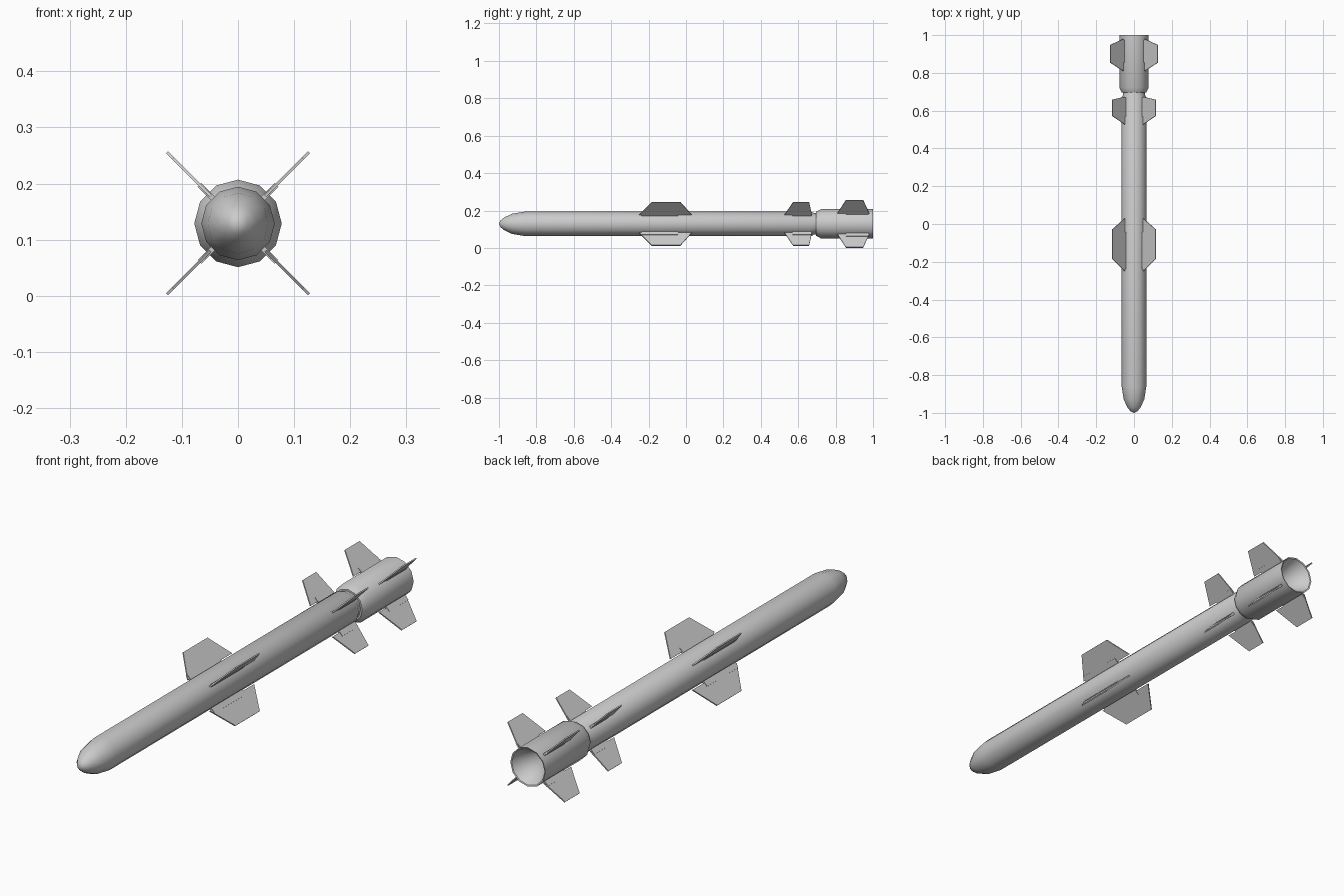
import bpy, bmesh, math
from mathutils import Matrix

if "Cube" in bpy.data.objects:
    bpy.data.objects.remove(bpy.data.objects["Cube"])

CZ = 0.129   # height of the long axis
SIDES = 12

grey = bpy.data.materials.new("light grey")
grey.diffuse_color = (0.6, 0.6, 0.6, 1)
grey.use_nodes = True
grey.node_tree.nodes["Principled BSDF"].inputs["Base Color"].default_value = grey.diffuse_color


def finish(bm, name, smooth=False):
    bmesh.ops.recalc_face_normals(bm, faces=bm.faces)
    me = bpy.data.meshes.new(name)
    bm.to_mesh(me)
    bm.free()
    me.materials.append(grey)
    ob = bpy.data.objects.new(name, me)
    bpy.context.collection.objects.link(ob)
    ob.location.z = CZ
    if smooth:
        bpy.ops.object.select_all(action='DESELECT')
        bpy.context.view_layer.objects.active = ob
        ob.select_set(True)
        bpy.ops.object.shade_smooth_by_angle(angle=math.radians(35))
    return ob


def lathe(name, profile):
    """Turn (y, radius) points around the long axis."""
    bm = bmesh.new()
    verts = [bm.verts.new((r, y, 0)) for y, r in profile]
    edges = [bm.edges.new(p) for p in zip(verts, verts[1:])]
    bmesh.ops.spin(bm, geom=verts + edges, cent=(0, 0, 0), axis=(0, 1, 0),
                   angle=2 * math.pi, steps=SIDES)
    bmesh.ops.remove_doubles(bm, verts=bm.verts, dist=0.0005)
    return finish(bm, name, True)


def plate(name, outline, thick, angle):
    """Flat plate from (radial, y) points, turned around the long axis."""
    bm = bmesh.new()
    face = bm.faces.new([bm.verts.new((r, y, -thick / 2)) for r, y in outline])
    ext = bmesh.ops.extrude_face_region(bm, geom=[face])
    top = [g for g in ext["geom"] if isinstance(g, bmesh.types.BMVert)]
    bmesh.ops.translate(bm, verts=top, vec=(0, 0, thick))
    bmesh.ops.transform(bm, matrix=Matrix.Rotation(angle, 4, 'Y'), verts=bm.verts)
    return finish(bm, name)


# Main body with rounded nose and narrow neck at the rear
lathe("main_body", [(-1, 0), (-0.992, 0.018), (-0.972, 0.034), (-0.93, 0.054),
                    (-0.86, 0.0655), (0.67, 0.0655), (0.685, 0.057),
                    (0.705, 0.057), (0.705, 0)])

# Booster with a chamfered front and a hollow conical nozzle
lathe("booster", [(0.695, 0), (0.695, 0.064), (0.722, 0.078), (1.0, 0.078),
                  (0.998, 0.073), (0.87, 0.0)])

# Fin sets: root radius, tip radius, root y range, tip y range, hinge y range
FINS = {
    "wing": (0.069, 0.164, (-0.25, 0.03), (-0.183, -0.03), (-0.238, -0.043)),
    "tail_fin": (0.069, 0.164, (0.527, 0.673), (0.573, 0.658), (0.57, 0.67)),
    "booster_fin": (0.08, 0.179, (0.81, 0.98), (0.855, 0.947), (0.855, 0.975)),
}
for name, (r0, r1, root, tip, hinge) in FINS.items():
    for k in range(4):
        a = math.radians(45 + 90 * k)
        plate(f"{name}_{k + 1}", [(r0, root[0]), (r1, tip[0]),
                                  (r1, tip[1]), (r0, root[1])], 0.005, a)
        # Thicker hinge bar joining the fin to the body
        plate(f"{name}_hinge_{k + 1}", [(r0 - 0.012, hinge[0]), (r0 + 0.017, hinge[0]),
                                        (r0 + 0.017, hinge[1]), (r0 - 0.012, hinge[1])],
              0.009, a)
